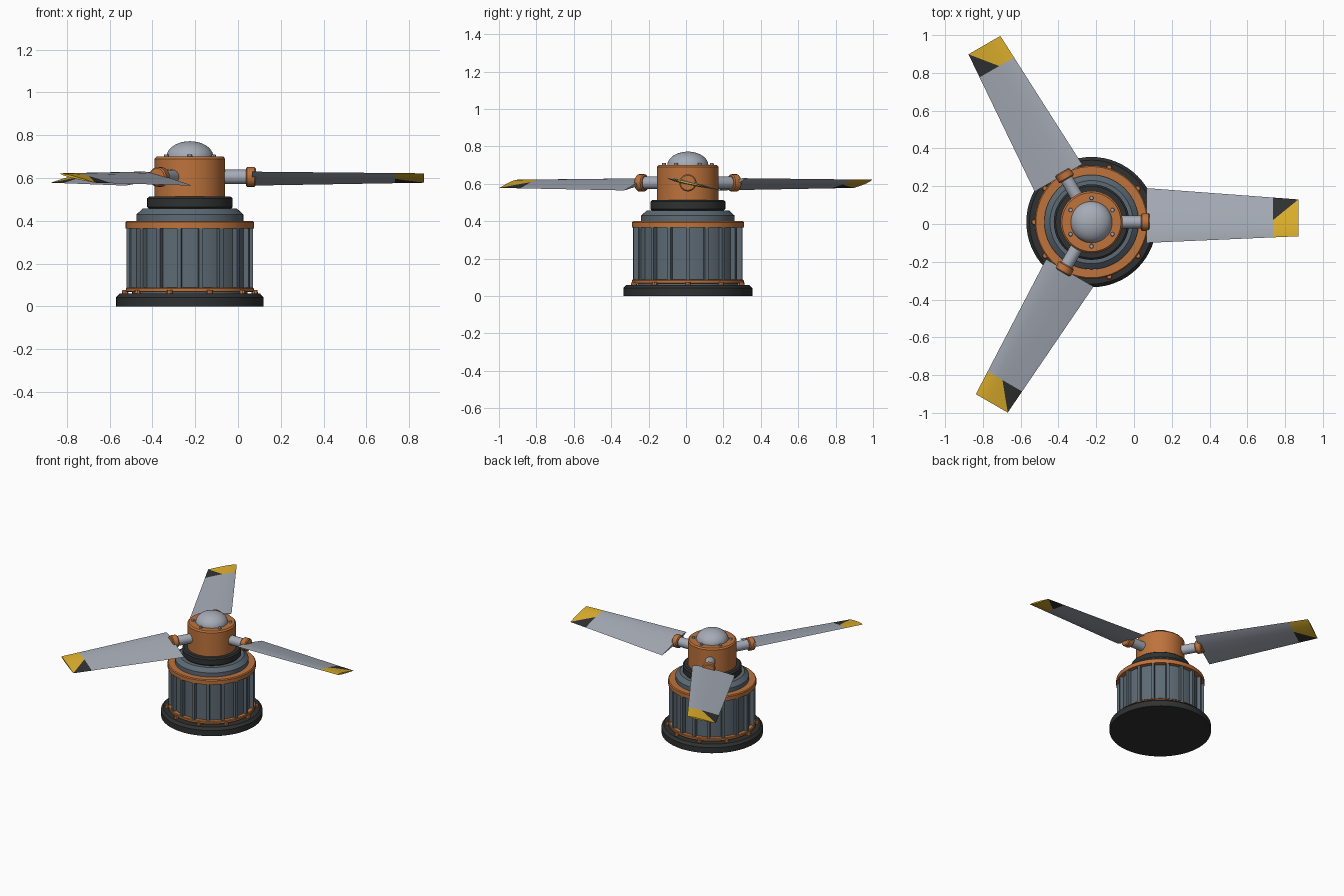
import bpy, bmesh, math
from mathutils import Vector, Matrix

if "Cube" in bpy.data.objects:
    bpy.data.objects.remove(bpy.data.objects["Cube"])

CX, CY = -0.225, 0.01          # axis of the machine
HUB_Z = 0.605                  # height of the rotor arms


def material(name, srgb):
    m = bpy.data.materials.new(name)
    lin = [((c / 255 + 0.055) / 1.055) ** 2.4 for c in srgb]
    m.diffuse_color = (*lin, 1)
    m.use_nodes = True
    m.node_tree.nodes["Principled BSDF"].inputs["Base Color"].default_value = m.diffuse_color
    return m


COPPER = material("copper", (190, 115, 60))
DARK = material("dark rubber", (48, 49, 50))
STEEL = material("blue grey steel", (93, 106, 116))
LIGHT = material("light grey metal", (165, 171, 182))
YELLOW = material("warning yellow", (222, 176, 45))


def finish(name, bm, mats, angle=30):
    bmesh.ops.recalc_face_normals(bm, faces=bm.faces)
    me = bpy.data.meshes.new(name)
    bm.to_mesh(me)
    bm.free()
    ob = bpy.data.objects.new(name, me)
    bpy.context.collection.objects.link(ob)
    for m in mats:
        me.materials.append(m)
    bpy.ops.object.select_all(action='DESELECT')
    ob.select_set(True)
    bpy.context.view_layer.objects.active = ob
    bpy.ops.object.shade_smooth_by_angle(angle=math.radians(angle))
    return ob


def lathe(name, profile, mat, matrix=None, n=48):
    """Spin (radius, height) points about z; points at radius 0 become poles."""
    bm = bmesh.new()
    vs = [bm.verts.new((r, 0, z)) for r, z in profile]
    es = [bm.edges.new(p) for p in zip(vs, vs[1:])]
    bmesh.ops.spin(bm, geom=vs + es, axis=(0, 0, 1), cent=(0, 0, 0),
                   steps=n, angle=2 * math.pi)
    bmesh.ops.remove_doubles(bm, verts=bm.verts, dist=1e-5)
    bm.transform(matrix or Matrix.Translation((CX, CY, 0)))
    return finish(name, bm, [mat])


def bolt_circle(name, count, ring_r, z, r, h, mat, start=0.0, sides=8):
    bm = bmesh.new()
    for i in range(count):
        a = start + 2 * math.pi * i / count
        at = Vector((CX + ring_r * math.cos(a), CY + ring_r * math.sin(a), z + h / 2))
        bmesh.ops.create_cone(bm, cap_ends=True, segments=sides, radius1=r,
                              radius2=r * 0.8, depth=h, matrix=Matrix.Translation(at))
    finish(name, bm, [mat])


# Stand and drum
lathe("base_plate", [(0, 0), (0.345, 0), (0.345, 0.042), (0.328, 0.06), (0, 0.06)], DARK, n=64)
lathe("lower_ring", [(0.25, 0.066), (0.293, 0.066), (0.299, 0.07), (0.299, 0.084),
                     (0.295, 0.088), (0.25, 0.088)], COPPER, n=64)
lathe("drum_core", [(0, 0.06), (0.27, 0.06), (0.27, 0.38), (0, 0.38)], STEEL, n=64)
lathe("upper_ring", [(0.24, 0.365), (0.3, 0.365), (0.3, 0.394), (0.294, 0.4), (0.24, 0.4)],
      COPPER, n=64)
bolt_circle("base_bolts", 10, 0.303, 0.058, 0.016, 0.018, COPPER)

# Cooling fins around the drum
bm = bmesh.new()
for i in range(18):
    bmesh.ops.create_cube(bm, size=1, matrix=Matrix.Translation((CX, CY, 0.226))
                          @ Matrix.Rotation(math.radians(20 * i), 4, 'Z')
                          @ Matrix.Translation((0.275, 0, 0))
                          @ Matrix.Diagonal((0.042, 0.02, 0.285, 1)))
finish("cooling_fins", bm, [STEEL])

# Stepped neck, hub and dome
lathe("neck_step", [(0, 0.39), (0.25, 0.39), (0.25, 0.43), (0.22, 0.457), (0, 0.457)], STEEL, n=64)
lathe("bearing_ring", [(0, 0.455), (0.19, 0.455), (0.2, 0.465), (0.2, 0.505), (0.19, 0.513),
                       (0, 0.513)], DARK)
lathe("hub", [(0, 0.51), (0.165, 0.51), (0.165, 0.69), (0.156, 0.7), (0, 0.7)], COPPER)
lathe("dome", [(0.11 * math.cos(t * math.pi / 20), 0.698 + 0.074 * math.sin(t * math.pi / 20))
               for t in range(10)] + [(0, 0.772)], LIGHT)
bolt_circle("hub_bolts", 6, 0.128, 0.698, 0.012, 0.013, LIGHT, math.radians(30))


def blade_mesh():
    """Tapered, pitched wing along +x with a yellow and black tip."""
    r0, r1, paint = 0.29, 1.095, 0.96
    section = [(0, 0), (0.12, 0.7), (0.3, 1), (0.6, 0.75), (1, 0)]   # chord, half thickness
    outline = section + [(c, -t) for c, t in section[-2:0:-1]]
    bm = bmesh.new()
    rings = []
    for r, lo, hi, thick in ((r0, -0.11, 0.18, 0.011), (r1, -0.075, 0.12, 0.006)):
        ring = []
        for c, t in outline:
            y = lo + (hi - lo) * c
            ring.append(bm.verts.new((r, y, -0.225 * y + t * thick)))
        rings.append(ring)
    a, b = rings
    for i in range(len(a)):
        j = (i + 1) % len(a)
        bm.faces.new((a[i], a[j], b[j], b[i]))
    bm.faces.new(a)
    bm.faces.new(b)

    def cut(faces, co, no):
        geom = {e for f in faces for e in f.edges} | {v for f in faces for v in f.verts}
        bmesh.ops.bisect_plane(bm, geom=list(geom) + list(faces), plane_co=co, plane_no=no)

    diagonal = Vector((-0.11, 0.135, 0)).normalized()
    corner = Vector((paint, 0.01, 0))
    cut(bm.faces[:], corner, (1, 0, 0))
    cut([f for f in bm.faces if f.calc_center_median().x > paint], corner, diagonal)
    for f in bm.faces:
        m = f.calc_center_median()
        if m.x > paint + 1e-4:
            f.material_index = 2 if (m - corner).dot(diagonal) > 0 else 1
    return bm


# Three rotor arms, each with a collar and a blade
for i in range(3):
    place = Matrix.Translation((CX, CY, HUB_Z)) @ Matrix.Rotation(math.radians(120 * i), 4, 'Z')
    along = place @ Matrix.Rotation(math.pi / 2, 4, 'Y')      # lathe axis points outward
    lathe(f"rotor_arm_{i + 1}", [(0, 0.1), (0.034, 0.1), (0.034, 0.3), (0, 0.3)], LIGHT, along, 24)
    lathe(f"arm_collar_{i + 1}", [(0, 0.262), (0.04, 0.262), (0.046, 0.268), (0.046, 0.302),
                                  (0.04, 0.308), (0, 0.308)], COPPER, along, 24)
    bm = blade_mesh()
    bm.transform(place)
    finish(f"blade_{i + 1}", bm, [LIGHT, YELLOW, DARK])
